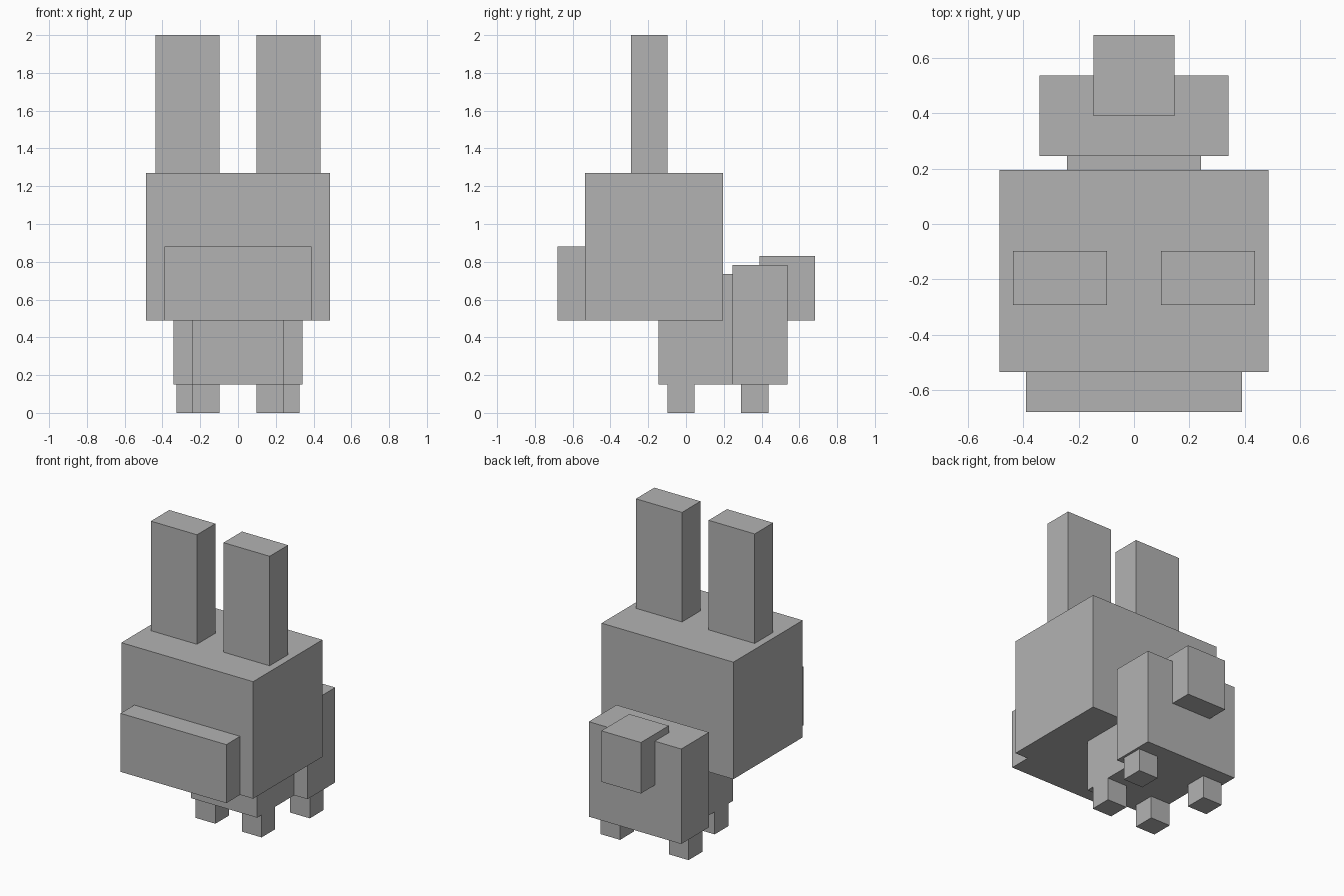
import bpy
import bmesh

if "Cube" in bpy.data.objects:
    bpy.data.objects.remove(bpy.data.objects["Cube"])

grey = bpy.data.materials.new("plain_grey")
grey.diffuse_color = (0.45, 0.45, 0.45, 1)
grey.use_nodes = True
grey.node_tree.nodes["Principled BSDF"].inputs["Base Color"].default_value = grey.diffuse_color


def box(name, x, y, z):
    """Flat-faced box from (min, max) ranges on each axis."""
    bm = bmesh.new()
    bmesh.ops.create_cube(bm, size=1)
    for v in bm.verts:
        v.co = [r[0] if c < 0 else r[1] for c, r in zip(v.co, (x, y, z))]
    mesh = bpy.data.meshes.new(name)
    bm.to_mesh(mesh)
    bm.free()
    mesh.materials.append(grey)
    obj = bpy.data.objects.new(name, mesh)
    bpy.context.collection.objects.link(obj)
    return obj


def pair(name, x, y, z):
    """Matching boxes on the right and left."""
    box(name + "_right", x, y, z)
    box(name + "_left", (-x[1], -x[0]), y, z)


# Head, muzzle and tall ears
box("head", (-0.486, 0.486), (-0.535, 0.195), (0.49, 1.27))
box("muzzle", (-0.39, 0.39), (-0.68, -0.535), (0.49, 0.88))
pair("ear", (0.098, 0.438), (-0.292, -0.098), (1.27, 2.0))

# Torso, haunches and tail
box("torso", (-0.243, 0.243), (-0.146, 0.245), (0.15, 0.735))
box("haunches", (-0.341, 0.341), (0.245, 0.537), (0.15, 0.783))
box("tail", (-0.146, 0.146), (0.39, 0.683), (0.49, 0.83))

# Legs
pair("front_leg", (0.098, 0.243), (-0.098, 0.045), (0.0, 0.15))
pair("back_leg", (0.18, 0.325), (0.292, 0.437), (0.0, 0.15))
